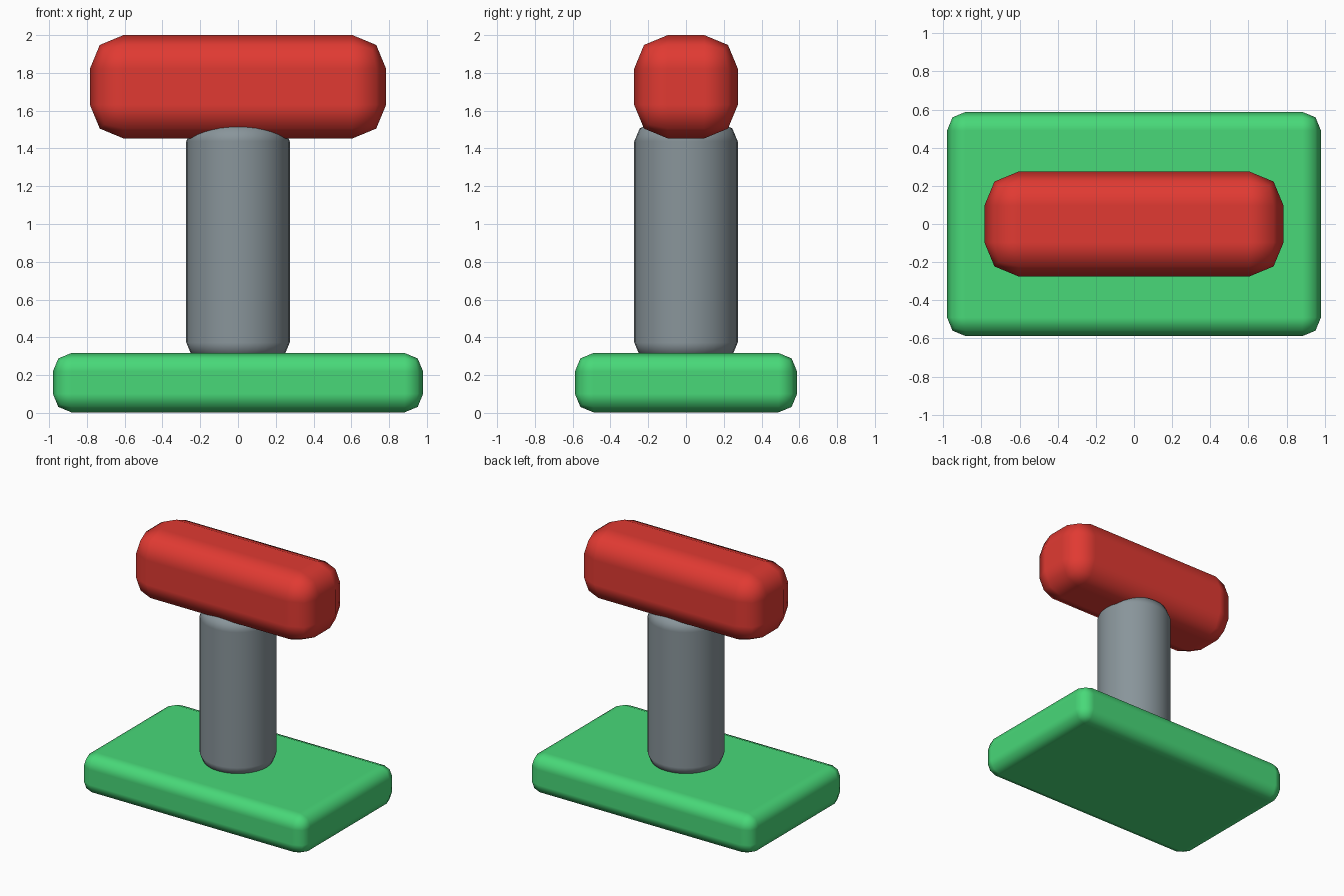
import bpy

if "Cube" in bpy.data.objects:
    bpy.data.objects.remove(bpy.data.objects["Cube"])


def material(name, color):
    m = bpy.data.materials.new(name)
    m.diffuse_color = (*color, 1)
    m.use_nodes = True
    m.node_tree.nodes["Principled BSDF"].inputs["Base Color"].default_value = m.diffuse_color
    return m


def finish(name, mat, bevel):
    """Name and colour the active primitive, round its edges and smooth it."""
    ob = bpy.context.object
    ob.name = name
    ob.data.materials.append(mat)
    bpy.ops.object.transform_apply(location=False, rotation=False, scale=True)
    bpy.ops.object.shade_smooth()
    mod = ob.modifiers.new("rounded_edges", 'BEVEL')
    mod.width = bevel
    mod.segments = 2
    mod.limit_method = 'ANGLE'
    mod.harden_normals = True
    return ob


def block(name, size, z, mat, bevel):
    bpy.ops.mesh.primitive_cube_add(size=1, location=(0, 0, z))
    bpy.context.object.scale = size
    return finish(name, mat, bevel)


green = material("green", (0.065, 0.69, 0.19))
grey = material("grey", (0.25, 0.30, 0.325))
red = material("red", (0.75, 0.042, 0.032))

# Base plate
block("base_plate", (1.96, 1.176, 0.314), 0.16, green, 0.098)

# Upright column, ends sunk into the base and the handle
bpy.ops.mesh.primitive_cylinder_add(vertices=32, radius=0.274, depth=1.26,
                                    location=(0, 0, 0.905))
finish("column", grey, 0.098)

# Crossbar handle
block("crossbar_handle", (1.568, 0.549, 0.547), 1.7265, red, 0.178)
